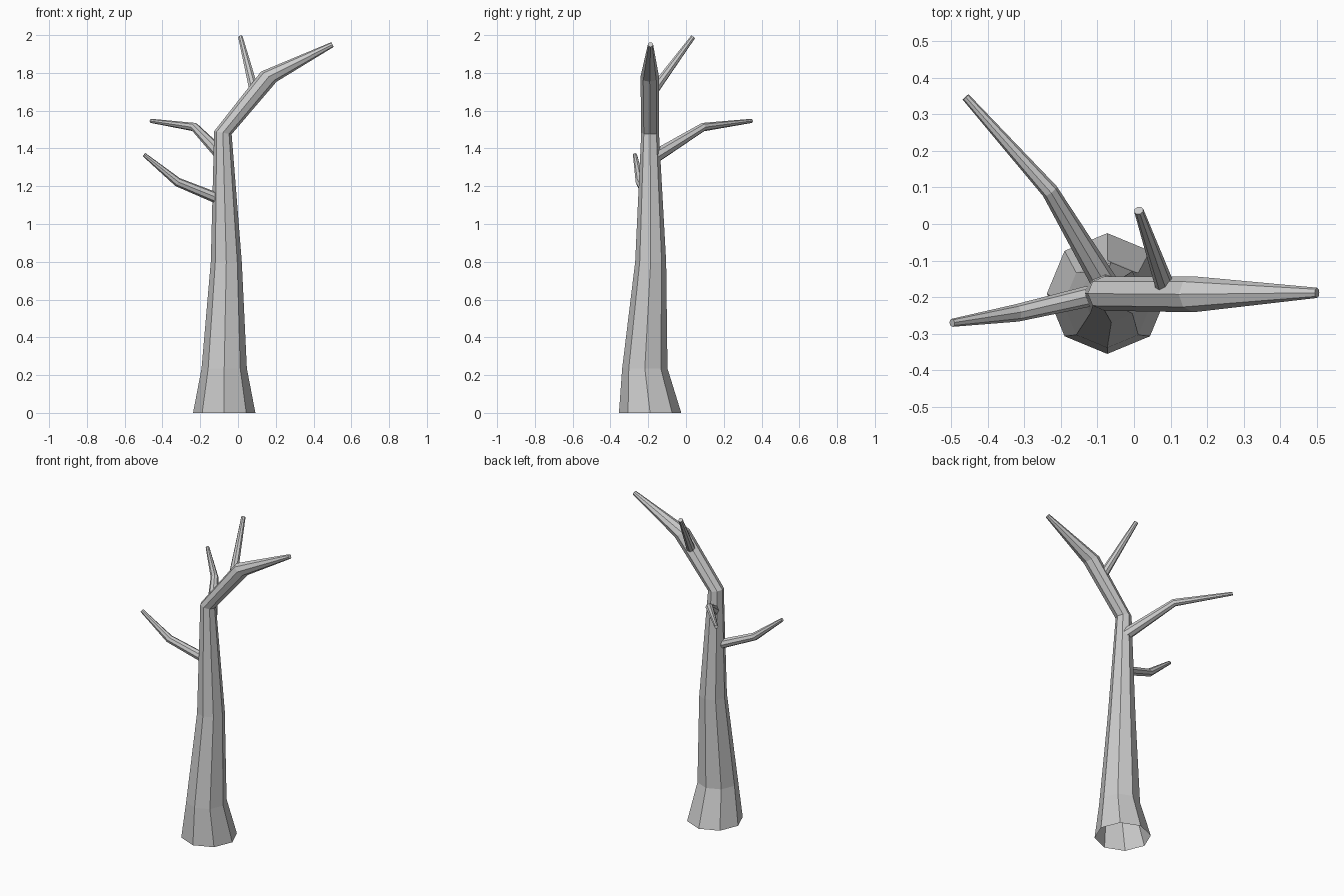
import bpy, bmesh, math
from mathutils import Vector

SIDES = 8

cube = bpy.data.objects.get("Cube")
if cube:
    bpy.data.objects.remove(cube, do_unlink=True)

bark = bpy.data.materials.new("grey_bark")
bark.use_nodes = True
GREY = (0.6, 0.6, 0.6, 1)
bark.diffuse_color = GREY
bark.node_tree.nodes["Principled BSDF"].inputs["Base Color"].default_value = GREY


def limb(name, rings, up):
    """Faceted tapering tube through (centre, radius, ring normal), capped at its tip."""
    bm = bmesh.new()
    loops = []
    for centre, radius, normal in rings:
        n = Vector(normal).normalized()
        u = (Vector(up) - n * n.dot(Vector(up))).normalized()
        v = n.cross(u)
        angles = [math.tau * i / SIDES for i in range(SIDES)]
        loops.append([bm.verts.new(Vector(centre) + radius * (u * math.cos(a) + v * math.sin(a)))
                      for a in angles])
    for low, high in zip(loops, loops[1:]):
        for i in range(SIDES):
            j = (i + 1) % SIDES
            bm.faces.new((low[i], low[j], high[j], high[i]))
    bm.faces.new(loops[-1])
    mesh = bpy.data.meshes.new(name)
    bm.to_mesh(mesh)
    bm.free()
    mesh.materials.append(bark)
    obj = bpy.data.objects.new(name, mesh)
    bpy.context.collection.objects.link(obj)


def branch(name, points, radii):
    """Branch whose rings face along the path, averaged at each bend."""
    pts = [Vector(p) for p in points]
    dirs = [(b - a).normalized() for a, b in zip(pts, pts[1:])]
    normals = [a + b for a, b in zip(dirs[:1] + dirs, dirs + dirs[-1:])]
    limb(name, list(zip(pts, radii, normals)), (0, 0, 1))


# Trunk, open underneath, bending into the main limb
limb("trunk", [
    ((-0.073, -0.19, 0), 0.165, (0, 0, 1)),
    ((-0.073, -0.218, 0.235), 0.12, (0, 0, 1)),
    ((-0.062, -0.187, 0.8), 0.082, (0, 0, 1)),
    ((-0.08, -0.19, 1.483), 0.047, (0.17, 0, 1)),
    ((0.163, -0.192, 1.78), 0.049, (0.55, 0, 0.83)),
    ((0.5, -0.188, 1.95), 0.014, (0.89, 0, 0.45)),
], (0, 1, 0))

# Side branches
branch("lower_branch", [(-0.07, -0.185, 1.12), (-0.32, -0.243, 1.222), (-0.497, -0.27, 1.367)],
       (0.03, 0.024, 0.011))
branch("rear_branch", [(-0.075, -0.17, 1.353), (-0.23, 0.09, 1.513), (-0.46, 0.347, 1.546)],
       (0.036, 0.023, 0.011))
branch("top_twig", [(0.088, -0.18, 1.695), (0.013, 0.037, 1.99)], (0.027, 0.013))
